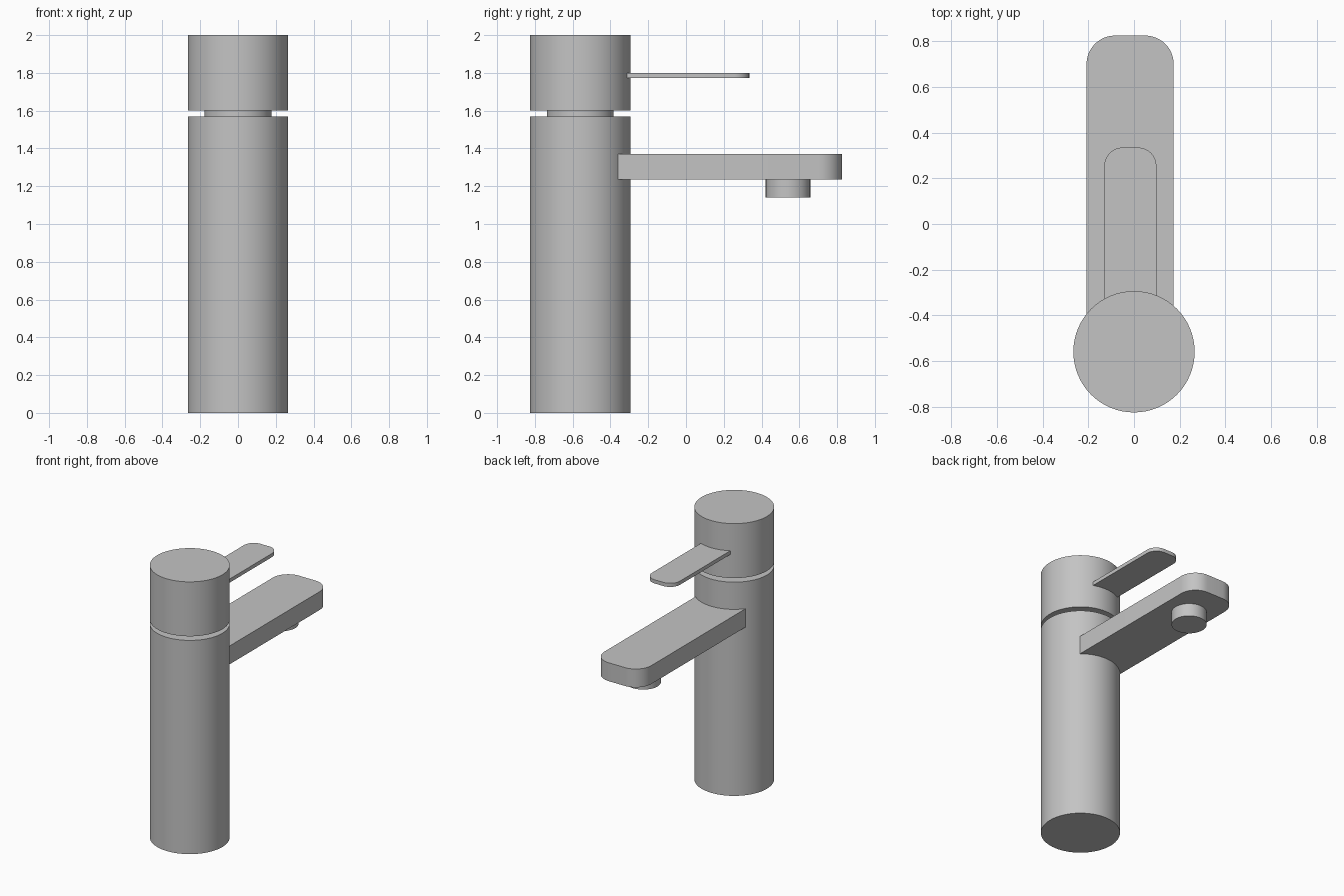
import bpy, bmesh, math

cube = bpy.data.objects.get("Cube")
if cube:
    bpy.data.objects.remove(cube, do_unlink=True)

# Single satin metal colour
metal = bpy.data.materials.new("brushed_grey_metal")
metal.use_nodes = True
GREY = (0.55, 0.55, 0.55, 1)
metal.diffuse_color = GREY
metal.node_tree.nodes["Principled BSDF"].inputs["Base Color"].default_value = GREY

BODY_Y = -0.56


def finish(obj, name):
    obj.name = name
    obj.data.materials.append(metal)
    bpy.ops.object.select_all(action="DESELECT")
    obj.select_set(True)
    bpy.context.view_layer.objects.active = obj
    bpy.ops.object.shade_smooth_by_angle(angle=math.radians(35))
    return obj


def cylinder(name, radius, bottom, top, x=0, y=BODY_Y):
    bpy.ops.mesh.primitive_cylinder_add(
        vertices=64, radius=radius, depth=top - bottom,
        location=(x, y, (bottom + top) / 2))
    return finish(bpy.context.object, name)


def rounded_bar(name, left, right, back, tip, bottom, top, corner):
    """Flat bar along y with two rounded corners at its tip."""
    outline = [(left, back), (right, back)]
    for cx, start in ((right - corner, 0), (left + corner, 90)):
        for i in range(13):
            a = math.radians(start + 90 * i / 12)
            outline.append((cx + corner * math.cos(a),
                            tip - corner + corner * math.sin(a)))
    bm = bmesh.new()
    face = bm.faces.new([bm.verts.new((x, y, bottom)) for x, y in outline])
    extruded = bmesh.ops.extrude_face_region(bm, geom=[face])["geom"]
    raised = [v for v in extruded if isinstance(v, bmesh.types.BMVert)]
    bmesh.ops.translate(bm, verts=raised, vec=(0, 0, top - bottom))
    bmesh.ops.recalc_face_normals(bm, faces=bm.faces)
    mesh = bpy.data.meshes.new(name)
    bm.to_mesh(mesh)
    bm.free()
    obj = bpy.data.objects.new(name, mesh)
    bpy.context.collection.objects.link(obj)
    return finish(obj, name)


# Upright column, recessed neck and turning cap
cylinder("column", 0.266, 0, 1.57)
cylinder("neck", 0.177, 1.56, 1.61)
cylinder("cap", 0.266, 1.6, 2)

# Spout with its outlet underneath
rounded_bar("spout", -0.208, 0.174, -0.45, 0.826, 1.235, 1.37, 0.125)
cylinder("outlet", 0.118, 1.14, 1.25, x=-0.03, y=0.54)

# Thin control lever on the cap
rounded_bar("lever", -0.13, 0.098, -0.4, 0.335, 1.773, 1.8, 0.08)
